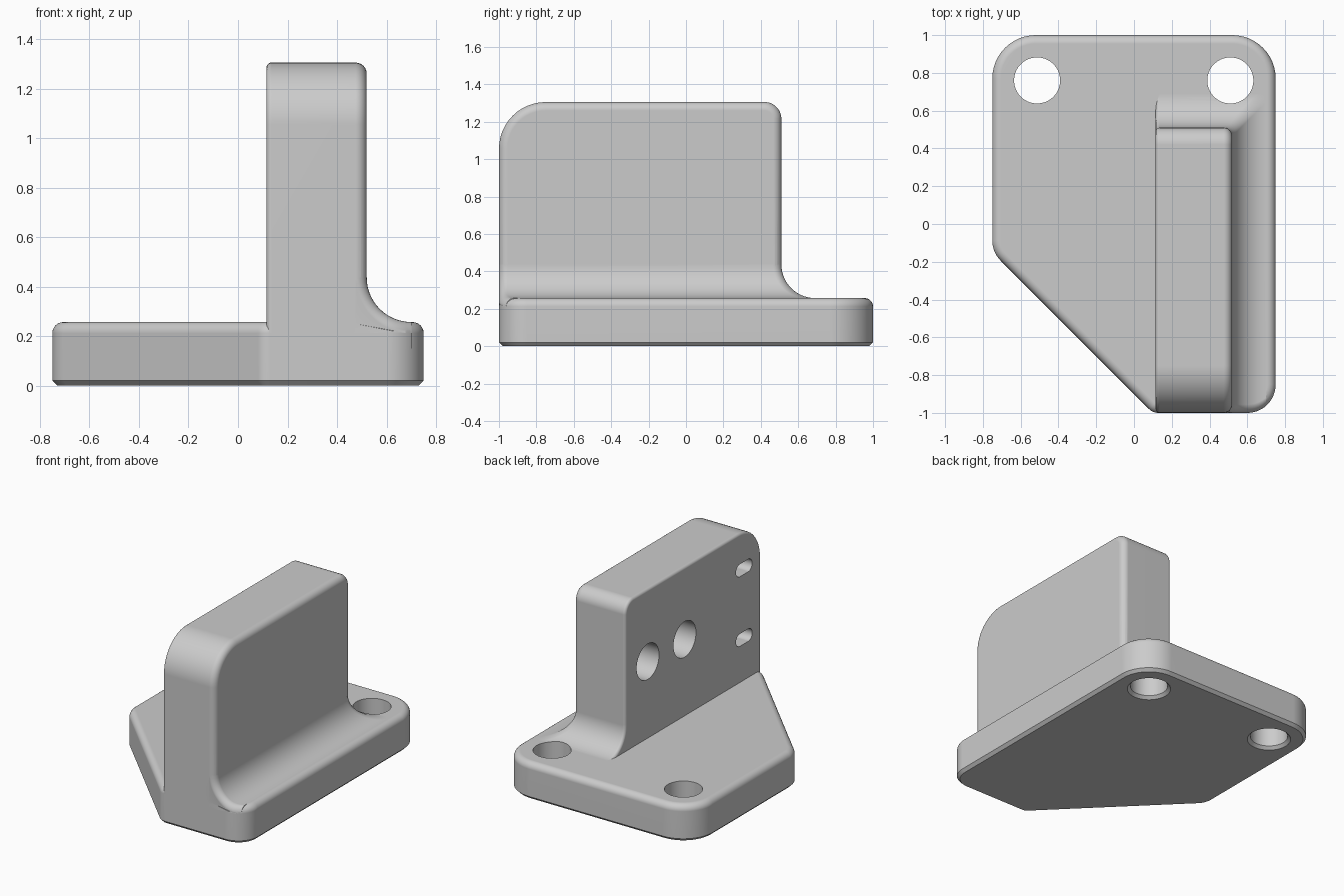
import bpy, bmesh
from math import sin, cos, pi, sqrt, radians
from mathutils import Vector

cube = bpy.data.objects.get("Cube")
if cube:
    bpy.data.objects.remove(cube, do_unlink=True)

grey = bpy.data.materials.new("plain grey")
grey.use_nodes = True
colour = (0.6, 0.6, 0.6, 1)
grey.diffuse_color = colour
grey.node_tree.nodes["Principled BSDF"].inputs["Base Color"].default_value = colour

TOP = 0.257          # upper face of the base
ROUND = 0.045        # edge rounding
FILLET = 0.18        # blend between wall and base
LEFT, RIGHT, BACK, FRONT = 0.115, 0.52, 0.51, -1.0   # wall faces


def loft(name, rings):
    """Solid skinned through equal-length closed rings, capped at both ends."""
    bm = bmesh.new()
    rows = [[bm.verts.new(p) for p in ring] for ring in rings]
    n = len(rows[0])
    for a, b in zip(rows, rows[1:]):
        for i in range(n):
            j = (i + 1) % n
            bm.faces.new((a[i], a[j], b[j], b[i]))
    bm.faces.new(rows[0])
    bm.faces.new(rows[-1])
    bmesh.ops.recalc_face_normals(bm, faces=bm.faces)
    mesh = bpy.data.meshes.new(name)
    bm.to_mesh(mesh)
    bm.free()
    mesh.materials.append(grey)
    ob = bpy.data.objects.new(name, mesh)
    bpy.context.collection.objects.link(ob)
    return ob


def outline(corners, inset, steps=12):
    """Counter-clockwise polygon with rounded corners, moved inward by inset."""
    pts = []
    for k, (x, y, r) in enumerate(corners):
        p = Vector((x, y))
        before = (p - Vector(corners[k - 1][:2])).normalized()
        after = (Vector(corners[(k + 1) % len(corners)][:2]) - p).normalized()
        n1, n2 = Vector((-before.y, before.x)), Vector((-after.y, after.x))
        centre = p + (n1 + n2) / (1 + n1.dot(n2)) * r
        for s in range(steps + 1):
            pts.append(centre - n1.slerp(n2, s / steps) * (r - inset))
    return pts


def edge_round(r, steps=6):
    """(depth from the end face, inset) pairs of a quarter round."""
    return [(r * (1 - sin(t)), r * (1 - cos(t)))
            for t in (pi / 2 * s / steps for s in range(steps + 1))]


def stadium(half, r, steps=24):
    return [((half if cos(a) > 0 else -half) + r * cos(a), r * sin(a))
            for a in (2 * pi * (s + 0.5) / (2 * steps) for s in range(2 * steps))]


# Base plate: chamfered underneath, rounded on top
base_corners = [(0.1, -1, 0.07), (0.75, -1, 0.15), (0.75, 1, 0.23),
                (-0.75, 1, 0.23), (-0.75, -0.15, 0.15)]
levels = [(0, 0.02), (0.02, 0)] + [(TOP - d, i) for d, i in edge_round(ROUND)]
base = loft("bracket", [[(p.x, p.y, z) for p in outline(base_corners, i)]
                        for z, i in levels])

# Upright wall
wall_corners = [(FRONT, 0.1, 0.05), (BACK, 0.1, 0.05),
                (BACK, 1.305, 0.09), (FRONT, 1.305, 0.25)]
levels = [(LEFT + d, i) for d, i in reversed(edge_round(0.02))]
levels += [(RIGHT - d, i) for d, i in edge_round(ROUND)]
wall = loft("wall", [[(x, p.x, p.y) for p in outline(wall_corners, i)]
                     for x, i in levels])


# Concave blend running along the right of the wall and round its back
def section(inset):
    """(distance out from the wall, height) pairs."""
    r = FILLET + inset
    arc = [(FILLET - r * cos(t), TOP + FILLET - r * sin(t))
           for t in (pi / 2 * s / 14 for s in range(15))]
    return arc + [(FILLET, 0.15), (-0.15, 0.15), (-0.15, TOP + FILLET)]


def front_y(x):
    """Follows the rounded front corner of the base."""
    return FRONT + 0.15 - sqrt(0.15 ** 2 - max(0, x - 0.6) ** 2)


rings = [[(RIGHT + d, front_y(RIGHT + d) + depth, z) for d, z in section(i)]
         for depth, i in reversed(edge_round(ROUND))]
for s in range(9):
    a = pi / 2 * s / 8
    rings.append([(RIGHT + d + ROUND * (cos(a) - 1),
                   BACK + d + ROUND * (sin(a) - 1), z) for d, z in section(0)])
rings += [[(LEFT + depth, BACK + d, z) for d, z in section(i)]
          for depth, i in edge_round(0.02)]
blend = loft("blend", rings)

# Cutters: two bolt holes with countersunk undersides
cutters = []
for x in (-0.513, 0.51):
    cutters.append(loft("bolt_hole_cutter", [
        [(x + u, 0.76 + v, z) for u, v in stadium(0, r)]
        for z, r in ((-0.01, 0.152), (0.02, 0.122), (0.5, 0.122))]))

# Cutters: two blind round holes and two blind slots in the left wall face
for y, z, half, r in ((0.26, 0.795, 0, 0.125), (-0.15, 0.795, 0, 0.125),
                      (-0.81, 1.045, 0.046, 0.044), (-0.81, 0.555, 0.046, 0.044)):
    cutters.append(loft("wall_hole_cutter", [
        [(x, y + u, z + v) for u, v in stadium(half, r)]
        for x in (0.0, LEFT + 0.3)]))

# Combine everything into one solid
bpy.context.view_layer.objects.active = base
for tool in [wall, blend] + cutters:
    tool.hide_render = True
    mod = base.modifiers.new("combine", "BOOLEAN")
    mod.operation = "DIFFERENCE" if tool in cutters else "UNION"
    mod.solver = "EXACT"
    mod.object = tool
    bpy.ops.object.modifier_apply(modifier=mod.name)
    bpy.data.objects.remove(tool, do_unlink=True)

# Smooth curves, crisp edges
for ob in bpy.context.selected_objects:
    ob.select_set(False)
base.select_set(True)
bpy.ops.object.shade_smooth_by_angle(angle=radians(30))
weighted = base.modifiers.new("flat faces stay flat", "WEIGHTED_NORMAL")
weighted.keep_sharp = True
